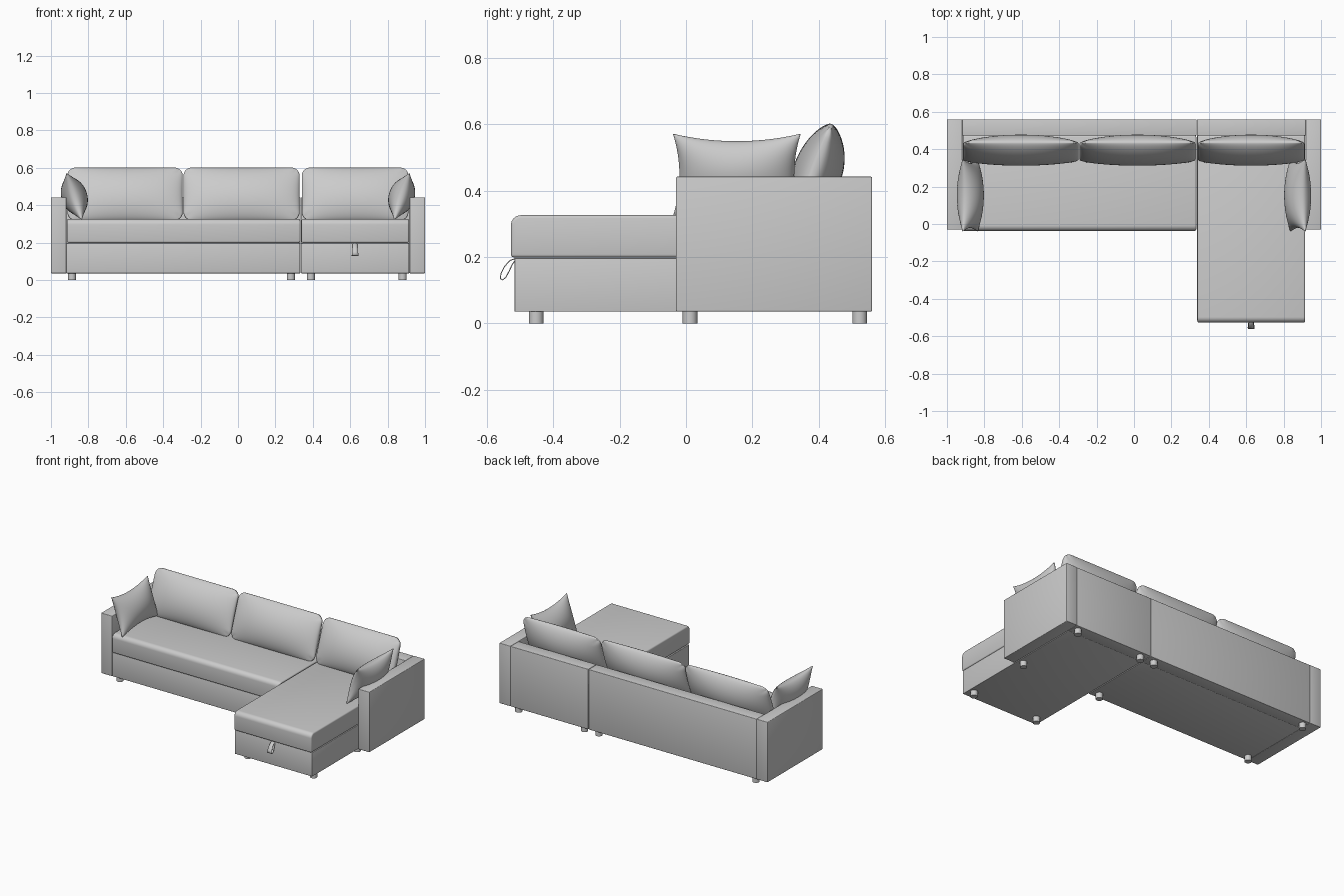
import bpy, bmesh, math
from mathutils import Matrix, Vector

if "Cube" in bpy.data.objects:
    bpy.data.objects.remove(bpy.data.objects["Cube"])


def finish(bm, name, angle=35):
    bmesh.ops.recalc_face_normals(bm, faces=bm.faces[:])
    me = bpy.data.meshes.new(name)
    bm.to_mesh(me)
    bm.free()
    ob = bpy.data.objects.new(name, me)
    bpy.context.collection.objects.link(ob)
    bpy.ops.object.select_all(action='DESELECT')
    ob.select_set(True)
    bpy.context.view_layer.objects.active = ob
    bpy.ops.object.shade_smooth_by_angle(angle=math.radians(angle))
    return ob


def box(name, x, y, z, bevel=0.003, front_round=0.0):
    """Box from min/max ranges, optionally with a rounded upper front edge."""
    bm = bmesh.new()
    bmesh.ops.create_cube(bm, size=1)
    for v in bm.verts:
        v.co = Vector(r[0] if c < 0 else r[1] for c, r in zip(v.co, (x, y, z)))
    bmesh.ops.bevel(bm, geom=bm.edges[:], offset=bevel, segments=3,
                    profile=0.5, affect='EDGES') if not front_round else None
    if front_round:
        top = [e for e in bm.edges if all(abs(v.co.y - y[0]) < 1e-5 and
               abs(v.co.z - z[1]) < 1e-5 for v in e.verts)]
        bmesh.ops.bevel(bm, geom=top, offset=front_round, segments=8,
                        profile=0.5, affect='EDGES')
        sharp = [e for e in bm.edges if e.calc_face_angle(0) > 0.6]
        bmesh.ops.bevel(bm, geom=sharp, offset=bevel, segments=3,
                        profile=0.5, affect='EDGES')
    return finish(bm, name)


def pillow(name, matrix, hw, hh, t_front, t_back, powers, radius=0.0,
           pinch=(0, 0), rim=0.004, n=32):
    """Puffed cushion: width on local x, height on z, thickness on y."""
    bm = bmesh.new()

    def point(i, j, side):
        u = math.sin(math.pi / 2 * (2 * i / n - 1))
        v = math.sin(math.pi / 2 * (2 * j / n - 1))
        x = hw * u * (1 - pinch[0] * (1 - v * v))
        z = hh * v * (1 - pinch[1] * (1 - u * u))
        if radius:  # round the outline corners
            a, b = abs(x) - (hw - radius), abs(z) - (hh - radius)
            if a > 0 and b > 0:
                k = max(a, b) / math.hypot(a, b)
                x = math.copysign(hw - radius + a * k, x)
                z = math.copysign(hh - radius + b * k, z)
        puff = max(0, 1 - u * u) ** powers[0] * max(0, 1 - v * v) ** powers[1]
        y = -(rim + t_front * puff) if side == 0 else rim + t_back * puff
        return matrix @ Vector((x, y, z))

    g = [[[bm.verts.new(point(i, j, s)) for j in range(n + 1)]
          for i in range(n + 1)] for s in (0, 1)]
    for s in g:
        for i in range(n):
            for j in range(n):
                bm.faces.new((s[i][j], s[i + 1][j], s[i + 1][j + 1], s[i][j + 1]))
    # seam strip joining both halves
    loop = ([(i, 0) for i in range(n)] + [(n, j) for j in range(n)] +
            [(n - i, n) for i in range(n)] + [(0, n - j) for j in range(n)])
    for (a, b), (c, d) in zip(loop, loop[1:] + loop[:1]):
        bm.faces.new((g[0][a][b], g[0][c][d], g[1][c][d], g[1][a][b]))
    return finish(bm, name, 50)


SPLIT, INNER = 0.336, 0.917
FRONT, BACK, CHAISE = -0.03, 0.56, -0.516
LOW, DECK, TOP = 0.036, 0.197, 0.442

# Arms
box("left_arm", (-1, -INNER), (FRONT, BACK), (LOW, TOP), 0.004)
box("right_arm", (INNER, 1), (FRONT, BACK), (LOW, TOP), 0.004)

# Backrests, bases and seat cushions of the two sections
for part, x0, x1, y0, y1 in (("sofa", -INNER, SPLIT - 0.001, FRONT + 0.003, -0.037),
                             ("chaise", SPLIT + 0.001, INNER, CHAISE, -0.527)):
    box(part + "_backrest", (x0, x1), (0.472, BACK - 0.001), (LOW, TOP - 0.001))
    box(part + "_base", (x0, x1 - 0.003), (y0, 0.474), (LOW, DECK), 0.002)
    box(part + "_seat", (x0 + 0.002, x1 - 0.002), (y1, 0.474), (DECK + 0.002, 0.326),
        0.009, 0.03)

# Leaning back cushions
for name, x0, x1 in (("left", -0.912, -0.296), ("middle", -0.291, 0.329),
                     ("right", 0.341, 0.911)):
    m = Matrix.Translation(((x0 + x1) / 2, 0.387, 0.46)) @ Matrix.Rotation(math.radians(-20), 4, 'X')
    pillow(name + "_back_cushion", m, (x1 - x0) / 2, 0.149, 0.06, 0.08,
           (0.5, 0.72), radius=0.045)

# Throw pillows leaning on the arms
for name, s in (("left", -1), ("right", 1)):
    m = (Matrix.Translation((s * 0.876, 0.153, 0.447)) @
         Matrix.Rotation(math.radians(18 * s), 4, 'Y') @
         Matrix.Rotation(math.radians(-90 * s), 4, 'Z'))
    pillow(name + "_throw_pillow", m, 0.192, 0.13, 0.068, 0.066, (0.5, 0.6),
           pinch=(0.1, 0.19), rim=0.002)

# Feet
for i, (x, y) in enumerate([(x, 0.523) for x in (-0.888, 0.283, 0.39, 0.88)] +
                           [(x, 0.012) for x in (-0.888, 0.283, 0.88)] +
                           [(x, -0.451) for x in (0.39, 0.88)]):
    bm = bmesh.new()
    bmesh.ops.create_cone(bm, cap_ends=True, segments=32, radius1=0.022, radius2=0.022,
                          depth=0.04, matrix=Matrix.Translation((x, y, 0.02)))
    finish(bm, f"foot_{i + 1}")

# Fabric pull loop on the chaise
path = [(-0.512, 0.196), (-0.53, 0.19), (-0.546, 0.172), (-0.557, 0.15), (-0.559, 0.136),
        (-0.553, 0.131), (-0.543, 0.138), (-0.532, 0.158), (-0.523, 0.178), (-0.512, 0.193)]
bm = bmesh.new()
rows = []
for y, z in path:
    w = 0.012 + 0.006 * (0.196 - z) / 0.065
    rows.append([bm.verts.new((0.626 + s * w, y, z)) for s in (-1, 1)])
for a, b in zip(rows, rows[1:]):
    bm.faces.new((a[0], a[1], b[1], b[0]))
strap = finish(bm, "pull_strap", 60)
solid = strap.modifiers.new("thickness", 'SOLIDIFY')
solid.thickness = 0.003
solid.offset = 0
